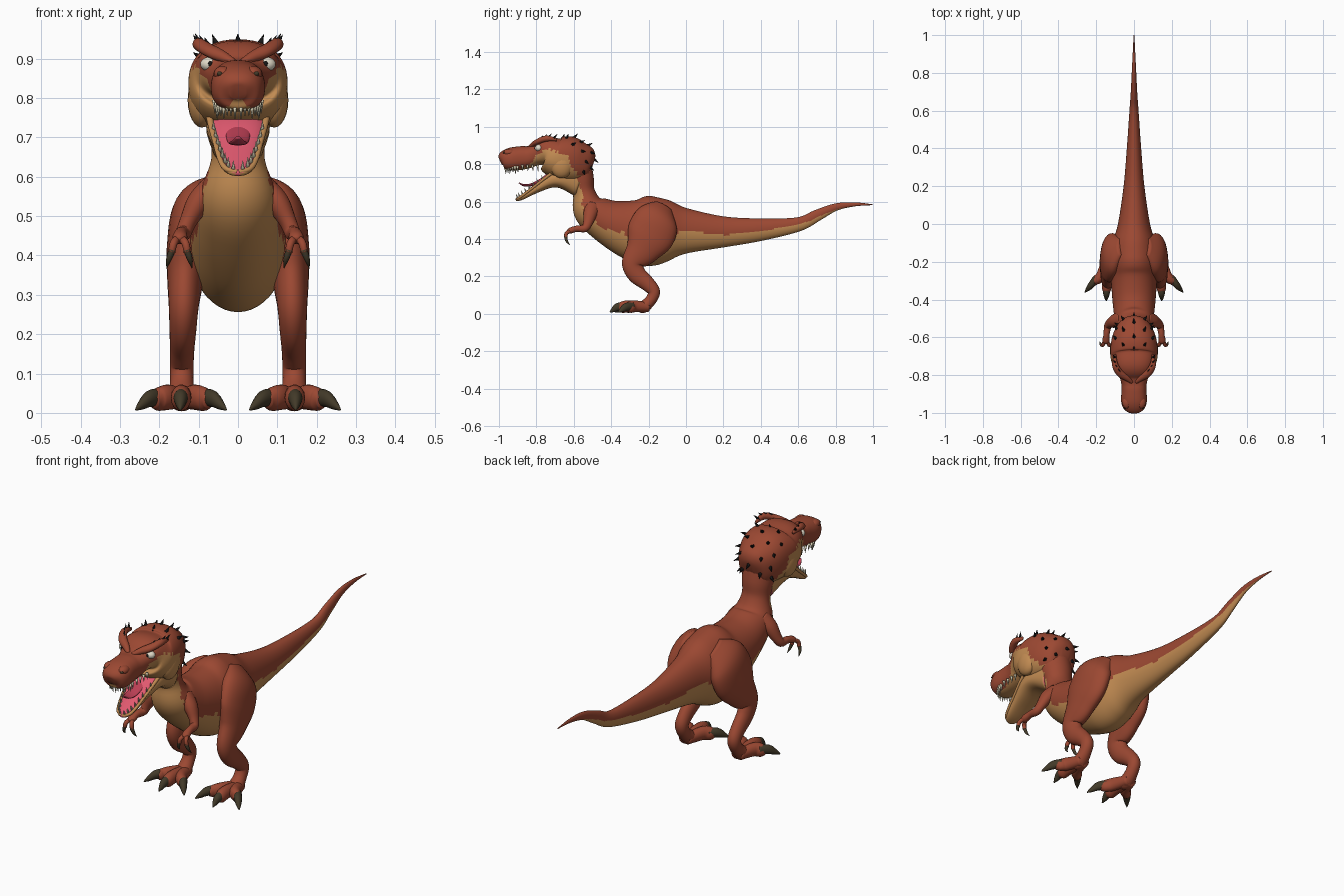
import bpy, bmesh, math, random
from mathutils import Vector
from mathutils.bvhtree import BVHTree

if "Cube" in bpy.data.objects:
    bpy.data.objects.remove(bpy.data.objects["Cube"])
random.seed(4)


def material(name, r, g, b):
    m = bpy.data.materials.new(name)
    m.use_nodes = True
    m.diffuse_color = (r, g, b, 1)
    bsdf = m.node_tree.nodes["Principled BSDF"]
    bsdf.inputs["Base Color"].default_value = (r, g, b, 1)
    bsdf.inputs["Roughness"].default_value = 0.8
    return m


RED = material("rust red skin", .33, .065, .032)
TAN = material("tan belly", .54, .26, .085)
CLAW = material("dark claw", .055, .042, .022)
BLACK = material("black spike", .008, .008, .008)
TOOTH = material("ivory tooth", .72, .66, .47)
PINK = material("pink mouth", .75, .1, .16)
TONGUE = material("deep pink tongue", .5, .05, .09)
EYE = material("eye white", .75, .7, .58)


def finish(name, bm, mats):
    bmesh.ops.recalc_face_normals(bm, faces=bm.faces)
    me = bpy.data.meshes.new(name)
    bm.to_mesh(me)
    bm.free()
    for m in mats:
        me.materials.append(m)
    for p in me.polygons:
        p.use_smooth = True
    ob = bpy.data.objects.new(name, me)
    bpy.context.collection.objects.link(ob)
    return ob


def spline(stations, steps):
    # Catmull-Rom through every value of the stations
    out, n = [], len(stations)
    for i in range(n - 1):
        a, b, c, d = (stations[min(max(k, 0), n - 1)] for k in range(i - 1, i + 3))
        for s in range(steps):
            t = s / steps
            out.append([q + .5 * t * (r - p + t * (2*p - 5*q + 4*r - e + t * (3*(q - r) + e - p)))
                        for p, q, r, e in zip(a, b, c, d)])
    return out + [list(stations[-1])]


def loft(name, stations, mats, steps=5, seg=24, power=1.0, side=1, jitter=0.0):
    # station: x, y, z, half width, half height, height below which colour two is used
    rows = spline([tuple(s) + (-2,) * (6 - len(s)) for s in stations], steps)
    centres = [Vector((side * r[0], r[1], r[2])) for r in rows]
    bm = bmesh.new()
    rings = []
    for i, r in enumerate(rows):
        t = (centres[min(i + 1, len(rows) - 1)] - centres[max(i - 1, 0)]).normalized()
        across = Vector((1, 0, 0))
        across = (across - t * across.dot(t)).normalized()
        up = t.cross(across)
        ring = []
        for j in range(seg):
            a = math.tau * j / seg
            c, s = (math.copysign(abs(v) ** power, v) for v in (math.cos(a), math.sin(a)))
            ring.append(bm.verts.new(centres[i] + across * c * max(r[3], .0008) + up * s * max(r[4], .0008)))
        rings.append(ring)
    for i in range(len(rings) - 1):
        wobble = random.uniform(-jitter, jitter)
        for j in range(seg):
            k = (j + 1) % seg
            f = bm.faces.new((rings[i][j], rings[i][k], rings[i + 1][k], rings[i + 1][j]))
            if math.sin(math.tau * (j + .5) / seg) < rows[i][5] + wobble:
                f.material_index = 1
    bm.faces.new(rings[0])
    bm.faces.new(rings[-1])
    return finish(name, bm, mats)


def ball(name, centre, radii, mat):
    bm = bmesh.new()
    bmesh.ops.create_uvsphere(bm, u_segments=20, v_segments=12, radius=1)
    for v in bm.verts:
        v.co = Vector(centre) + Vector(a * b for a, b in zip(v.co, radii))
    return finish(name, bm, [mat])


def cone(name, base, direction, length, radius, mat, seg=7):
    bm = bmesh.new()
    bmesh.ops.create_cone(bm, cap_ends=True, segments=seg, radius1=radius, radius2=.0006, depth=length)
    rot = Vector(direction).to_track_quat('Z', 'Y')
    for v in bm.verts:
        v.co = Vector(base) + rot @ (v.co + Vector((0, 0, length / 2)))
    return finish(name, bm, [mat])


# Tail, torso and neck
body = loft("body", [
    (0, 1, .583, .002, .002, -1), (0, .9, .585, .007, .011, -.9), (0, .8, .57, .012, .02, -.6),
    (0, .7, .525, .017, .031, -.3), (0, .6, .478, .024, .038, 0), (0, .4, .45, .038, .06, -.12),
    (0, .2, .438, .055, .083, -.18), (0, 0, .443, .085, .122, 0), (0, -.1, .445, .115, .165, -.15),
    (0, -.2, .443, .13, .187, -.2), (0, -.3, .453, .122, .16, -.2), (0, -.425, .497, .112, .118, -.3),
    (0, -.515, .56, .098, .092, -.3), (0, -.545, .645, .068, .06, -.2), (0, -.562, .72, .074, .07, -.3),
    (0, -.59, .8, .085, .085, -.6)], [RED, TAN], steps=6, seg=48, jitter=.07)

# Skull and upper jaw
skull = loft("skull", [
    (0, -.498, .795, .02, .03, -1), (0, -.515, .8, .07, .085, -.8), (0, -.57, .81, .105, .11, -.45),
    (0, -.63, .825, .122, .124, .05), (0, -.7, .84, .125, .109, .22), (0, -.75, .863, .106, .083, .1),
    (0, -.8, .85, .08, .057, -.05), (0, -.84, .838, .068, .059, -.6), (0, -.88, .833, .066, .063, -.85),
    (0, -.94, .826, .068, .061, -.88), (0, -.98, .82, .052, .046, -.9), (0, -.993, .815, .02, .02, -1)],
    [RED, TAN], steps=6, seg=48, power=.85, jitter=.05)

# Lower jaw with pink floor and tan rim
loft("lower_jaw", [
    (0, -.57, .7, .07, .075, 2), (0, -.65, .722, .08, .058, 2), (0, -.72, .715, .077, .042, .5),
    (0, -.8, .67, .058, .024, .5), (0, -.87, .626, .042, .014, .5), (0, -.9, .611, .026, .009, .5),
    (0, -.909, .606, .006, .004, .5)], [PINK, TAN], seg=32, power=.8)
loft("tongue", [(0, -.7, .75, .03, .012), (0, -.76, .722, .032, .01), (0, -.82, .692, .028, .008),
                (0, -.865, .687, .021, .006), (0, -.893, .7, .006, .003)], [TONGUE])

for side, tag in ((1, "left"), (-1, "right")):
    def at(x, y, z):
        return (side * x, y, z)

    # Face
    loft(tag + "_jaw_rim", [(.074, -.7, .765, .01, .01), (.068, -.75, .728, .008, .008),
                            (.058, -.8, .689, .007, .007), (.045, -.86, .643, .007, .007),
                            (.03, -.892, .62, .007, .007), (.002, -.906, .612, .006, .006)],
         [TAN], seg=10, side=side)
    loft(tag + "_brow", [(.01, -.84, .892, .008, .006), (.04, -.815, .906, .016, .014),
                         (.075, -.79, .922, .02, .015), (.1, -.745, .937, .016, .016),
                         (.1, -.69, .93, .005, .008)], [RED], seg=14, side=side)
    ball(tag + "_eye", at(.07, -.787, .886), (.026, .021, .019), EYE)
    ball(tag + "_pupil", at(.07, -.806, .887), (.006, .004, .007), BLACK)
    ball(tag + "_jowl", at(.092, -.665, .795), (.036, .06, .07), TAN)
    ball(tag + "_nostril_bump", at(.038, -.945, .862), (.024, .033, .02), RED)
    ball(tag + "_nostril", at(.046, -.972, .862), (.008, .007, .006), CLAW)

    # Teeth
    for i in range(8):
        a = math.radians(8 + i * 11)
        cone(tag + "_upper_tooth", at(.055 * math.sin(a), -.895 - .073 * math.cos(a), .79),
             (0, .1, -1), .036 if i % 3 else .044, .0075, TOOTH)
    for i in range(4):
        cone(tag + "_upper_side_tooth", at(.059, -.875 + i * .027, .795), (0, .1, -1), .034, .007, TOOTH)
    for i in range(8):
        f = i / 7
        cone(tag + "_lower_tooth", at(.012 + .05 * f ** .7, -.9 + .135 * f ** 1.3, .616 + .1 * f ** 1.3),
             (0, -.35, 1), .027, .006, TOOTH)

    # Brow spikes
    for x, y, z in ((.072, -.785, .928), (.085, -.765, .934), (.096, -.74, .938), (.1, -.71, .935)):
        cone(tag + "_brow_spike", at(x, y, z), at(.3, .5, .6), .036, .009, BLACK, 5)

    # Leg
    loft(tag + "_leg", [
        (.07, -.12, .575, .02, .05), (.108, -.155, .51, .056, .115), (.127, -.19, .42, .054, .128),
        (.134, -.235, .34, .046, .092), (.138, -.285, .27, .038, .058), (.14, -.262, .21, .034, .05),
        (.142, -.205, .16, .031, .04), (.143, -.172, .118, .03, .033), (.143, -.187, .075, .03, .03),
        (.143, -.225, .038, .036, .032), (.143, -.25, .034, .028, .026)], [RED], steps=6, seg=28, side=side)

    # Toes with claws
    for part, dx, end in (("inner", -.058, -.315), ("middle", .002, -.345), ("outer", .06, -.3)):
        x = .143 + dx
        loft(f"{tag}_{part}_toe", [
            (.143 + dx * .1, -.2, .035, .025, .025), (.143 + dx * .55, end * .55 - .11, .04, .026, .032),
            (x, end, .034, .024, .03), (x + dx * .15, end - .02, .028, .012, .016)], [RED], seg=18, side=side)
        loft(f"{tag}_{part}_claw", [
            (x - dx * .1, end + .015, .04, .019, .022), (x + dx * .35, end - .02, .036, .018, .022),
            (x + dx * .7, end - .045, .02, .011, .013), (x + dx * .95, end - .062, .008, .002, .003)],
            [CLAW], seg=14, side=side)

    # Arm with two clawed fingers
    loft(tag + "_arm", [
        (.065, -.495, .58, .025, .04), (.1, -.512, .535, .03, .037), (.127, -.525, .485, .022, .026),
        (.139, -.542, .457, .02, .021), (.145, -.583, .455, .016, .017), (.148, -.617, .445, .019, .016),
        (.149, -.632, .438, .01, .01)], [RED], seg=18, side=side)
    for part, mid, tip in (("outer", .163, .181), ("inner", .134, .117)):
        loft(f"{tag}_{part}_finger", [(.149, -.605, .448, .01, .01), (mid, -.638, .432, .01, .01),
                                      (mid + (tip - mid) * .3, -.642, .408, .009, .009)],
             [RED], seg=12, side=side)
        loft(f"{tag}_{part}_finger_claw", [(mid + (tip - mid) * .2, -.643, .415, .009, .009),
                                           (mid + (tip - mid) * .7, -.638, .39, .007, .007),
                                           (tip, -.622, .368, .001, .001)], [CLAW], seg=10, side=side)

# Spikes scattered over the crown and the back of the neck
verts, faces = [], []
for ob in (body, skull):
    start = len(verts)
    verts += [v.co.copy() for v in ob.data.vertices]
    faces += [[start + i for i in p.vertices] for p in ob.data.polygons]
tree = BVHTree.FromPolygons(verts, faces)
middle = Vector((0, -.63, .8))
for row in range(8):
    lift = math.radians(95 - row * 17)
    for turn in ((-42, 0, 42) if row % 2 else (-22, 22)):
        t = math.radians(turn)
        out = Vector((math.sin(t), math.cos(t) * math.cos(lift), math.cos(t) * math.sin(lift)))
        hit, normal, _, _ = tree.ray_cast(middle + out * .5, -out)
        if hit and hit.z > .66:
            lean = normal + Vector((0, .5 * math.sin(lift), -.5 * math.cos(lift)))
            cone("neck_spike", hit - normal * .008, lean, .034, .011, BLACK, 5)
cone("crown_spike", (0, -.66, .935), (0, .4, 1), .03, .01, BLACK, 5)
